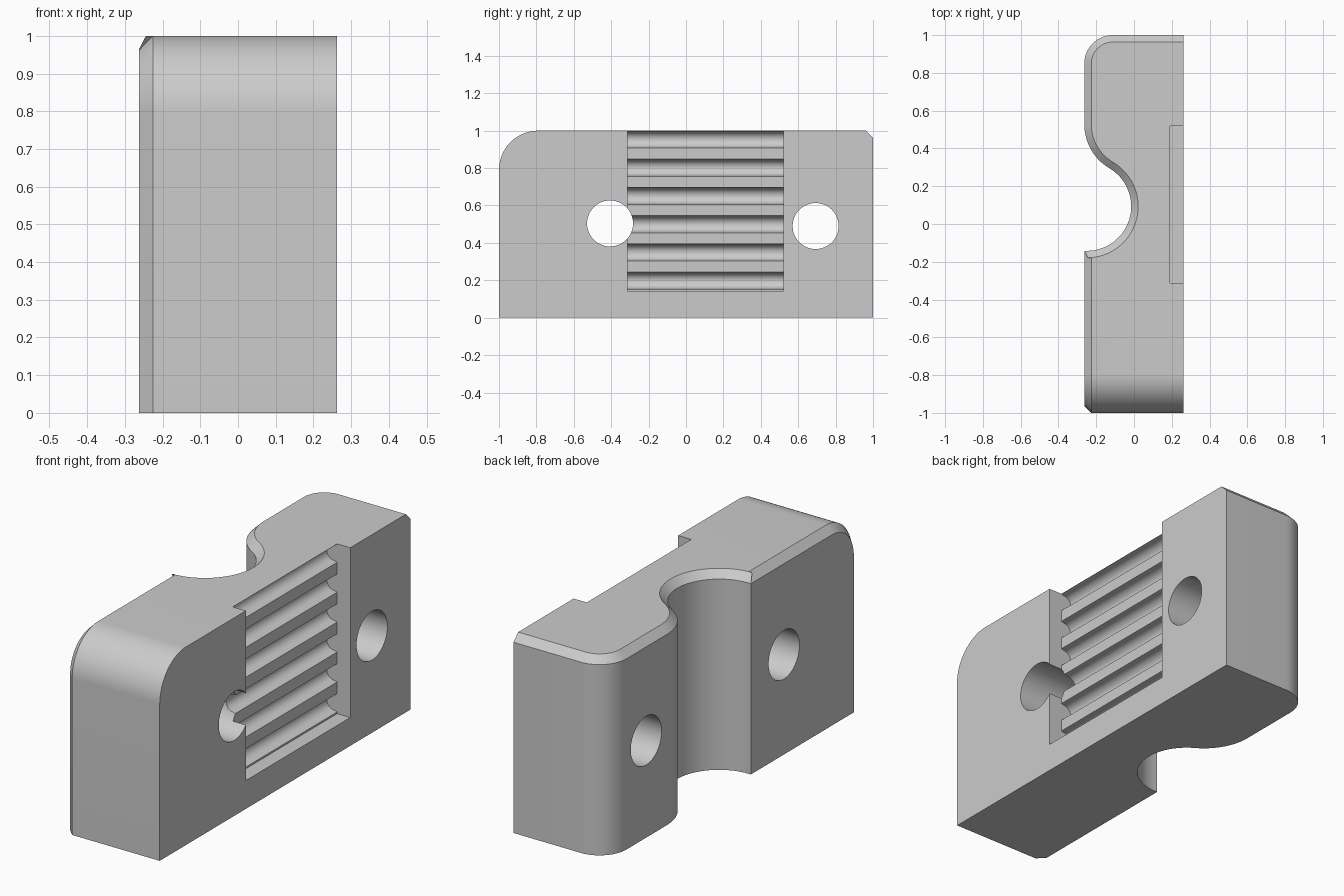
import bpy
import bmesh
from math import sin, cos, pi, radians, atan2, hypot

if "Cube" in bpy.data.objects:
    bpy.data.objects.remove(bpy.data.objects["Cube"])

HALF = 0.263      # half thickness in x
CHAMFER = 0.037

grey = bpy.data.materials.new("plain_grey")
grey.use_nodes = True
grey.diffuse_color = (0.6, 0.6, 0.6, 1)
grey.node_tree.nodes["Principled BSDF"].inputs["Base Color"].default_value = (0.6, 0.6, 0.6, 1)


def arc(cx, cy, r, start, end, steps):
    """Points on an arc, angles in degrees."""
    angles = [radians(start + (end - start) * i / steps) for i in range(steps + 1)]
    return [(cx + r * cos(a), cy + r * sin(a)) for a in angles]


def prism(points, to_start, shift):
    """Closed solid from a 2D profile pushed along a vector."""
    bm = bmesh.new()
    face = bm.faces.new([bm.verts.new(to_start(*p)) for p in points])
    top = bmesh.ops.extrude_face_region(bm, geom=[face])["geom"]
    bmesh.ops.translate(bm, vec=shift, verts=[v for v in top if isinstance(v, bmesh.types.BMVert)])
    bmesh.ops.recalc_face_normals(bm, faces=bm.faces[:])
    return bm


def make_object(name, bm):
    mesh = bpy.data.meshes.new(name)
    bm.to_mesh(mesh)
    bm.free()
    mesh.materials.append(grey)
    obj = bpy.data.objects.new(name, mesh)
    bpy.context.collection.objects.link(obj)
    return obj


# Plan outline: rounded back corner, swept shoulder and round channel
corner = 0.15
gx, gy, gr = -0.25, 0.093, 0.235          # channel centre and radius
sr = 0.27                                 # shoulder radius
sx = -HALF + sr
sy = gy + ((sr + gr) ** 2 - (sx - gx) ** 2) ** 0.5
meet = atan2(sy - gy, sx - gx) * 180 / pi
outline = [(HALF, -1), (HALF, 1)]
outline += arc(-HALF + corner, 1 - corner, corner, 90, 180, 14)
outline += arc(sx, sy, sr, 180, 180 + meet, 16)
outline += arc(gx, gy, gr, meet, -93, 36)[1:]
outline[-1] = (-HALF, outline[-1][1])
outline.append((-HALF, -1))
bm = prism(outline, lambda x, y: (x, y, 0), (0, 0, 1))

# Large rounding on the front top edge
front = [e for e in bm.edges if all(v.co.y < -0.99 and v.co.z > 0.99 for v in e.verts)]
bmesh.ops.bevel(bm, geom=front, offset=0.21, segments=20, profile=0.5,
                affect='EDGES', clamp_overlap=False)


# Chamfer round the top rim and down the front edge
def is_rim(edge):
    a, b = (v.co for v in edge.verts)
    if max(a.x, b.x) > HALF - 0.001 and min(a.x, b.x) > HALF - 0.001:
        return False
    if max(a.z, b.z) < 0.001 or edge.calc_face_angle(0) < radians(40):
        return False
    upright = hypot(a.x - b.x, a.y - b.y) < 0.0001
    return not upright or a.y < -0.99


bmesh.ops.bevel(bm, geom=[e for e in bm.edges if is_rim(e)], offset=CHAMFER,
                segments=1, affect='EDGES', clamp_overlap=False)
bmesh.ops.recalc_face_normals(bm, faces=bm.faces[:])
block = make_object("clamp_block", bm)

# Toothed belt recess, open at the top
floor_x, pitch, tooth = 0.19, 0.151, 0.042
profile = [(0.4, 1.2), (0.4, 0.143), (floor_x, 0.143)]
for i in range(6):
    z = 0.198 + pitch * i
    profile.append((floor_x, z - tooth - 0.004))
    profile += arc(floor_x - 0.016, z, tooth, 270, 90, 14)
    profile.append((floor_x, z + tooth + 0.004))
profile.append((floor_x, 1.2))
cutters = [make_object("belt_recess_cutter",
                       prism(profile, lambda x, z: (x, -0.313, z), (0, 0.833, 0)))]

# Two bolt holes through the thickness
for name, y, z in (("front_hole_cutter", -0.406, 0.504), ("back_hole_cutter", 0.693, 0.49)):
    circle = arc(y, z, 0.123, 0, 360, 48)[:-1]
    cutters.append(make_object(name, prism(circle, lambda u, v: (-1, u, v), (2, 0, 0))))

# Cut the block and tidy up
bpy.ops.object.select_all(action='DESELECT')
block.select_set(True)
bpy.context.view_layer.objects.active = block
for cutter in cutters:
    cutter.hide_render = True
    mod = block.modifiers.new(cutter.name, 'BOOLEAN')
    mod.operation = 'DIFFERENCE'
    mod.solver = 'EXACT'
    mod.object = cutter
    bpy.ops.object.modifier_apply(modifier=mod.name)
for cutter in cutters:
    bpy.data.objects.remove(cutter)
bpy.ops.object.shade_smooth_by_angle(angle=radians(25))
